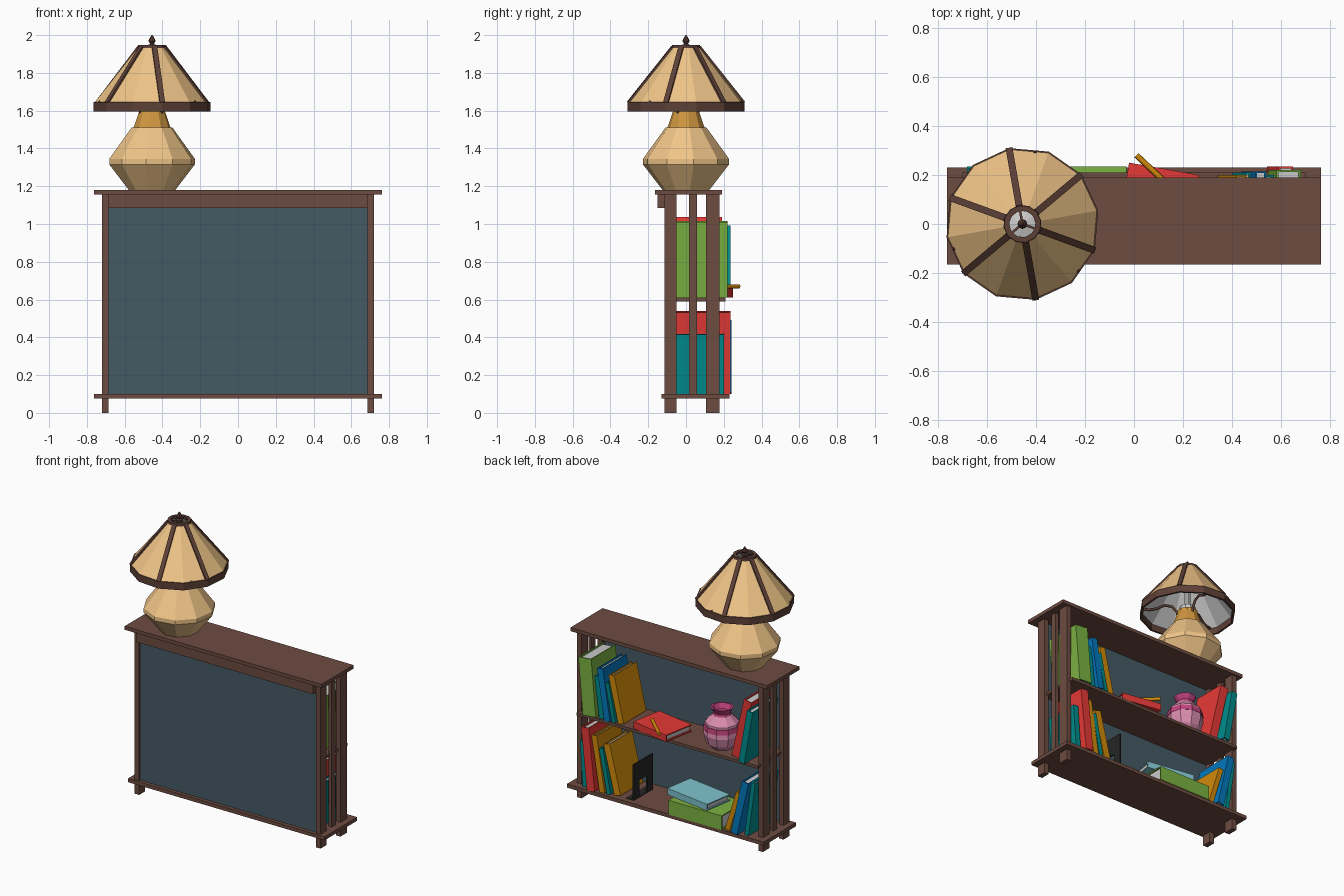
import bpy, bmesh, math
from mathutils import Matrix, Vector

if "Cube" in bpy.data.objects:
    bpy.data.objects.remove(bpy.data.objects["Cube"])

def material(name, hexcode):
    m = bpy.data.materials.new(name)
    rgb = [int(hexcode[i:i + 2], 16) / 255 for i in (0, 2, 4)]
    m.diffuse_color = [((c + 0.055) / 1.055) ** 2.4 if c > 0.04 else c / 12.92 for c in rgb] + [1]
    m.use_nodes = True
    m.node_tree.nodes["Principled BSDF"].inputs["Base Color"].default_value = m.diffuse_color
    return m

WOOD, PANEL = material("wood", "6D4C41"), material("panel", "455A64")
TAN, AMBER = material("tan", "F0C588"), material("amber", "CF963F")
TRIM, BLACK = material("trim", "5D4037"), material("black", "252525")
RED, GREEN = material("red", "E53935"), material("green", "7CB342")
TEAL, BLUE = material("teal", "008C8C"), material("blue", "0277BD")
ORANGE, CYAN = material("orange", "D18A0A"), material("cyan", "80C4CF")
PINK, ROSE = material("pink", "D98CAE"), material("rose", "C2447F")

def finish(name, bm, mat):
    bmesh.ops.recalc_face_normals(bm, faces=bm.faces)
    me = bpy.data.meshes.new(name)
    bm.to_mesh(me)
    bm.free()
    ob = bpy.data.objects.new(name, me)
    bpy.context.collection.objects.link(ob)
    if mat:
        me.materials.append(mat)
    return ob

def boxes(name, spans, mat, matrix=Matrix()):
    """Each span is (x0, x1, y0, y1, z0, z1)."""
    bm = bmesh.new()
    for x0, x1, y0, y1, z0, z1 in spans:
        m = Matrix.Translation(((x0 + x1) / 2, (y0 + y1) / 2, (z0 + z1) / 2)) @ \
            Matrix.Diagonal((abs(x1 - x0), abs(y1 - y0), abs(z1 - z0), 1))
        bmesh.ops.create_cube(bm, size=1, matrix=matrix @ m)
    return finish(name, bm, mat)

def lathe(name, profile, n, centre, mat, turn=0, closed=False):
    """Spin an (r, z) profile into n flat sides; a closed profile makes a ring."""
    bm = bmesh.new()
    rings = [[bm.verts.new((centre[0] + r * math.cos(turn + i * math.tau / n),
                            centre[1] + r * math.sin(turn + i * math.tau / n), z))
              for i in range(n)] for r, z in profile]
    pairs = list(zip(rings, rings[1:])) + ([(rings[-1], rings[0])] if closed else [])
    for a, b in pairs:
        for i in range(n):
            bm.faces.new((a[i], a[(i + 1) % n], b[(i + 1) % n], b[i]))
    if not closed:
        bm.faces.new(rings[0])
        bm.faces.new(rings[-1])
    return finish(name, bm, mat)

def tube(name, pts, radius, mat):
    cu = bpy.data.curves.new(name, "CURVE")
    cu.dimensions = "3D"
    cu.bevel_depth, cu.bevel_resolution, cu.use_fill_caps = radius, 1, True
    sp = cu.splines.new("POLY")
    sp.points.add(len(pts) - 1)
    for p, co in zip(sp.points, pts):
        p.co = (*co, 1)
    cu.materials.append(mat)
    bpy.context.collection.objects.link(bpy.data.objects.new(name, cu))

# cabinet
boxes("top_board", [(-.762, .762, -.165, .19, 1.155, 1.18)], WOOD)
boxes("bottom_board", [(-.762, .762, -.13, .23, .075, .1)], WOOD)
boxes("middle_shelf", [(-.7, .7, -.1, .21, .59, .61)], WOOD)
boxes("front_apron", [(-.685, .685, -.15, -.113, 1.085, 1.155)], WOOD)
boxes("back_panel", [(-.69, .69, -.105, -.085, .1, 1.155)], PANEL)
for side, s in (("right", 1), ("left", -1)):
    boxes(side + "_front_post", [(.685 * s, .72 * s, -.115, -.05, 0, 1.155)], WOOD)
    boxes(side + "_rear_post", [(.685 * s, .72 * s, .105, .178, 0, 1.155)], WOOD)
    boxes(side + "_slat", [(.69 * s, .715 * s, .015, .058, .1, 1.155)], WOOD)

# books: a cover of spine and two boards around a grey page block
def book(name, mat, t, h, d, matrix, s=-1):
    c = .008
    boxes(name + "_cover", [(0, s * t, -c, 0, 0, h), (0, s * c, -d, 0, 0, h),
                            (s * (t - c), s * t, -d, 0, 0, h)], mat, matrix)
    boxes(name + "_pages", [(s * c, s * (t - c), -d + .01, -c, .01, h - .01)], None, matrix)

def leaning_row(name, x, z, side, rows):
    """Books propped on each other, starting next to the wall on the given side."""
    prev = None
    for i, (mat, t, h, deg, yf) in enumerate(rows):
        a = math.radians(deg)
        if prev:
            t0, a0 = prev
            x -= side * (t0 / math.cos(a0) + max(0, h * math.cos(a) * (math.tan(a) - math.tan(a0))) + .002)
        m = Matrix.Translation((x, yf, z)) @ Matrix.Rotation(side * a, 4, "Y")
        book(f"{name}_{i + 1}", mat, t, h, yf + .05, m, -side)
        prev = (t, a)

leaning_row("upper_right_book", .645, .61, 1, [
    (GREEN, .1, .4, 5, .22), (TEAL, .035, .29, 7, .2), (BLUE, .045, .36, 9, .215),
    (TEAL, .025, .27, 11, .21), (ORANGE, .045, .33, 13, .2)])
leaning_row("upper_left_book", -.615, .61, -1, [
    (TEAL, .045, .38, 10, .235), (RED, .06, .425, 13, .19)])
leaning_row("lower_right_book", .66, .1, 1, [
    (TEAL, .04, .315, 4, .2), (RED, .06, .435, 6, .235), (ORANGE, .04, .39, 9, .215),
    (TEAL, .03, .31, 11, .21), (ORANGE, .05, .35, 14, .2)])
leaning_row("lower_left_book", -.63, .1, -1, [
    (TEAL, .03, .38, 8, .21), (BLUE, .05, .39, 13, .24), (ORANGE, .035, .29, 17, .22)])

def flat_book(name, mat, corner, t, h, d, deg):
    m = Matrix.Translation(corner) @ Matrix.Rotation(math.radians(deg), 4, "Z") @ \
        Matrix.Rotation(math.pi / 2, 4, "Y")
    book(name, mat, t, h, d, m)

flat_book("red_flat_book", RED, (-.02, .25, .61), .048, .29, .23, -10)
flat_book("green_flat_book", GREEN, (-.44, .235, .1), .1, .41, .26, 0)
flat_book("cyan_flat_book", CYAN, (-.32, .225, .2), .045, .35, .21, -9)
tube("pencil", [(.01, .28, .67), (.17, .13, .67)], .012, ORANGE)

# bookend: arch plate with foot
boxes("bookend", [(.27, .28, -.02, .04, .1, .35), (.27, .28, .13, .19, .1, .35),
                  (.27, .28, .04, .13, .22, .35), (.27, .33, -.02, .19, .1, .104)], BLACK)

# vase
V = (-.35, .1)
lathe("vase_body", [(.065, .61), (.105, .65), (.12, .71), (.11, .79), (.06, .84)], 10, V, PINK)
lathe("vase_band", [(.108, .745), (.121, .74), (.117, .775), (.108, .775)], 10, V, ROSE, closed=True)
lathe("vase_neck", [(.06, .838), (.055, .855), (.075, .89), (.062, .89), (.045, .855)], 10, V, ROSE)

# lamp base
L = (-.455, 0)
TURN = math.radians(10)
lathe("lamp_body", [(.125, 1.18), (.23, 1.315), (.23, 1.345), (.11, 1.51)], 10, L, TAN, TURN)
lathe("lamp_neck", [(.1, 1.508), (.068, 1.6), (.068, 1.62)], 10, L, AMBER, TURN)
lathe("lamp_socket", [(.055, 1.62), (.055, 1.65), (.02, 1.66), (.02, 1.93)], 10, L, None)
for k in range(3):
    a = math.radians(-40 + 120 * k)
    tube(f"shade_arm_{k + 1}", [(L[0] + r * math.cos(a), L[1] + r * math.sin(a), z) for r, z in
         ((.06, 1.575), (.07, 1.62), (.1, 1.66), (.15, 1.67), (.2, 1.645), (.25, 1.635), (.3, 1.645))],
         .009, TRIM)

# lamp shade
lathe("shade", [(.312, 1.64), (.072, 1.938), (.066, 1.938), (.304, 1.64)], 12, L, TAN, TURN, True)
lathe("shade_liner", [(.303, 1.64), (.065, 1.936), (.062, 1.936), (.3, 1.64)], 12, L, None, TURN, True)
lathe("shade_rim", [(.314, 1.595), (.314, 1.645), (.3, 1.645), (.3, 1.595)], 12, L, TRIM, TURN, True)
lathe("shade_collar", [(.078, 1.932), (.076, 1.948), (.054, 1.948), (.054, 1.932)], 12, L, TRIM, TURN, True)
p0, p1 = Vector((.311, 0, 1.643)), Vector((.073, 0, 1.938))
slope = math.atan2(p1.x - p0.x, p1.z - p0.z)
for k in range(6):
    spin = Matrix.Translation((*L, 0)) @ Matrix.Rotation(math.radians(40 + 60 * k), 4, "Z")
    boxes(f"shade_rib_{k + 1}", [(-.008, .006, -.014, .014, 0, (p1 - p0).length)], TRIM,
          spin @ Matrix.Translation(p0) @ Matrix.Rotation(slope, 4, "Y"))
    if k % 2:
        boxes(f"collar_spoke_{k + 1}", [(0, .06, -.005, .005, 1.935, 1.943)], TRIM, spin)
lathe("finial", [(.02, 1.93), (.02, 1.948), (.01, 1.953), (.019, 1.97), (.012, 1.985), (.003, 2.0)],
      8, L, TRIM)
